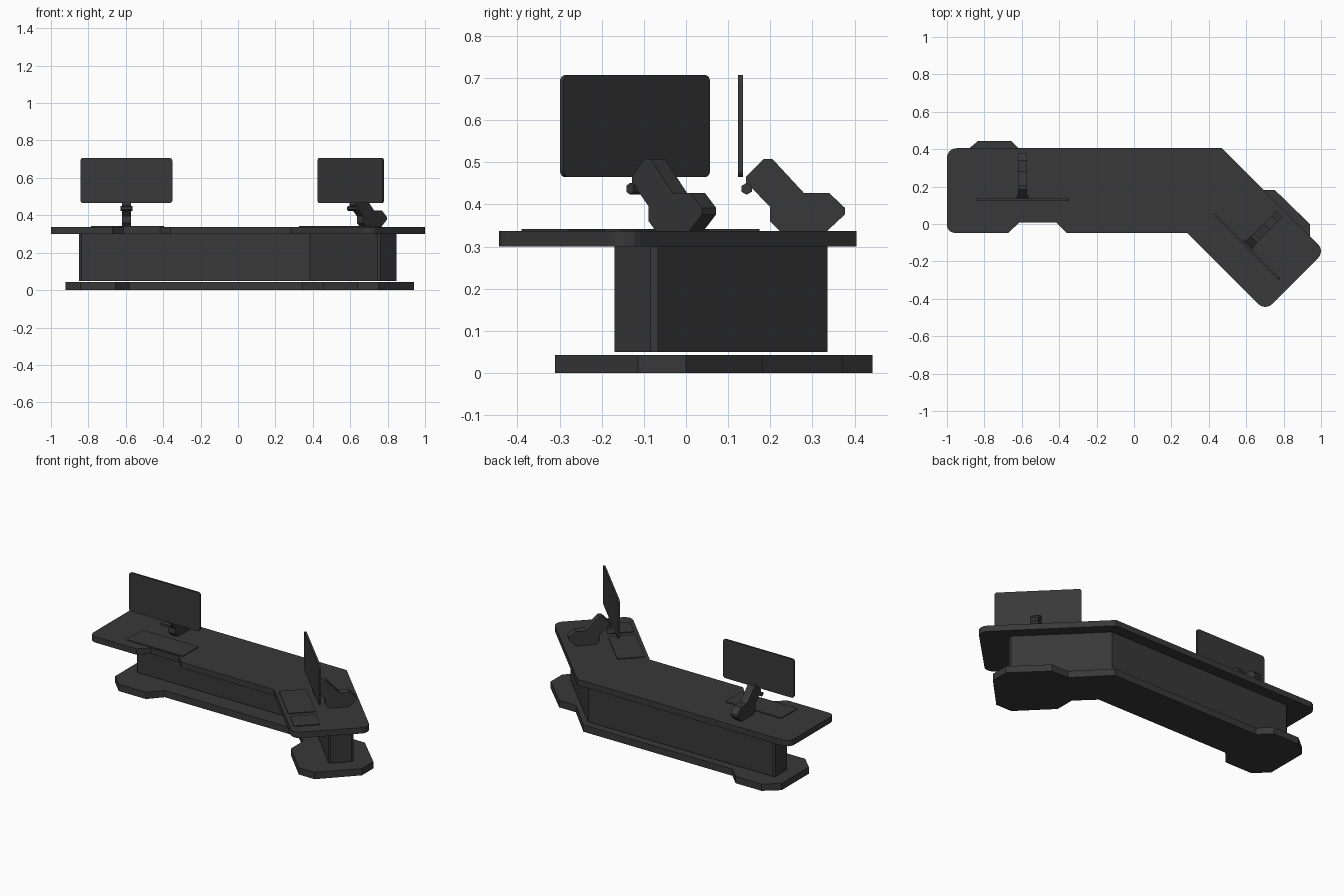
import bpy, bmesh, math
from mathutils import Matrix, Vector

if "Cube" in bpy.data.objects:
    bpy.data.objects.remove(bpy.data.objects["Cube"])

mat = bpy.data.materials.new("dark_grey")
mat.diffuse_color = (0.04, 0.04, 0.04, 1)
mat.use_nodes = True
mat.node_tree.nodes["Principled BSDF"].inputs["Base Color"].default_value = mat.diffuse_color


def rounded(points, steps=4):
    """Outline of (x, y[, radius]) points with filleted corners."""
    out, n = [], len(points)
    for i, p in enumerate(points):
        c = Vector(p[:2])
        r = p[2] if len(p) > 2 else 0
        if not r:
            out.append(c)
            continue
        a = (Vector(points[i - 1][:2]) - c).normalized()
        b = (Vector(points[(i + 1) % n][:2]) - c).normalized()
        half = a.angle(b) / 2
        centre = c + (a + b).normalized() * r / math.sin(half)
        start = c + a * r / math.tan(half) - centre
        end = c + b * r / math.tan(half) - centre
        for k in range(steps + 1):
            out.append(centre + start.lerp(end, k / steps).normalized() * r)
    return out


def prism(name, points, low, high, matrix=Matrix()):
    """Closed solid: a flat outline swept from low to high along its local z."""
    bm = bmesh.new()
    outline = rounded(points)
    rings = [[bm.verts.new(matrix @ Vector((p[0], p[1], z))) for p in outline]
             for z in (low, high)]
    for ring in rings:
        bm.faces.new(ring)
    for i in range(len(outline)):
        bm.faces.new((rings[0][i - 1], rings[0][i], rings[1][i], rings[1][i - 1]))
    bmesh.ops.recalc_face_normals(bm, faces=bm.faces)
    mesh = bpy.data.meshes.new(name)
    bm.to_mesh(mesh)
    bm.free()
    mesh.materials.append(mat)
    ob = bpy.data.objects.new(name, mesh)
    bpy.context.collection.objects.link(ob)
    return ob


def rect(x0, x1, y0, y1, r=0):
    return [(x0, y0, r), (x1, y0, r), (x1, y1, r), (x0, y1, r)]


# angled worktop with a shallow cut-out at the left seat
prism("worktop", [
    (-1, -.047, .04), (-.672, -.047), (-.612, .009), (-.416, .009), (-.362, -.047),
    (.284, -.047), (.7015, -.4645, .05), (1.021, -.145, .05), (.471, .405), (-1, .405, .05)],
    .30, .337)

# centre body under the worktop, with narrow chamfers at its ends
prism("pedestal", [
    (-.85, .212), (-.838, .2), (.384, .2), (.747, -.17), (.763, -.17), (.847, -.084),
    (.847, -.066), (.443, .336), (-.838, .336), (-.85, .324)],
    .05, .30)

# floor plate with an eight-sided foot at each end
prism("floor_plate", [
    (-.923, .10), (-.843, .022), (-.655, .022), (-.582, .104), (.345, .104),
    (.455, -.002), (.455, -.125), (.64, -.311), (.75, -.311), (.94, -.114), (.94, 0),
    (.753, .182), (.638, .182), (.452, .372), (-.583, .372), (-.655, .443),
    (-.835, .443), (-.923, .370)],
    0, .0425)

# side profile of the monitor stand, in (y, z) relative to the screen
STAND = [(.056, .508), (.076, .508), (.151, .427), (.211, .427), (.248, .392),
         (.248, .376), (.206, .337), (.093, .337), (.070, .360), (.070, .395),
         (.014, .452), (.014, .466)]
SIDE = Matrix(((0, 0, 1, 0), (1, 0, 0, 0), (0, 1, 0, 0), (0, 0, 0, 1)))    # profile yz, depth x
FRONT = Matrix(((1, 0, 0, 0), (0, 0, 1, 0), (0, 1, 0, 0), (0, 0, 0, 1)))   # profile xz, depth y


def workstation(side, place):
    prism(side + "_screen", rect(-.246, .246, .465, .707, .016), -.006, .006, place @ FRONT)
    prism(side + "_stand", STAND, -.024, .024, place @ SIDE)
    knob = [(.015 + .014 * math.cos(k * math.pi / 3 + math.pi / 6),
             .437 + .014 * math.sin(k * math.pi / 3 + math.pi / 6)) for k in range(6)]
    prism(side + "_hinge", knob, -.032, .032, place @ SIDE)


workstation("left", Matrix.Translation((-.597, .129, 0)))
right = Matrix.Translation((.603, -.121, 0)) @ Matrix.Rotation(-math.pi / 4, 4, "Z")
workstation("right", right)

# thin keyboards and pad lying on the worktop
prism("left_keyboard", rect(-.785, -.395, .016, .174, .008), .337, .342)
prism("right_keyboard", rect(-.243, .062, -.152, .008, .008), .337, .342, right)
prism("right_pad", rect(.10, .235, -.15, .002, .008), .337, .342, right)
